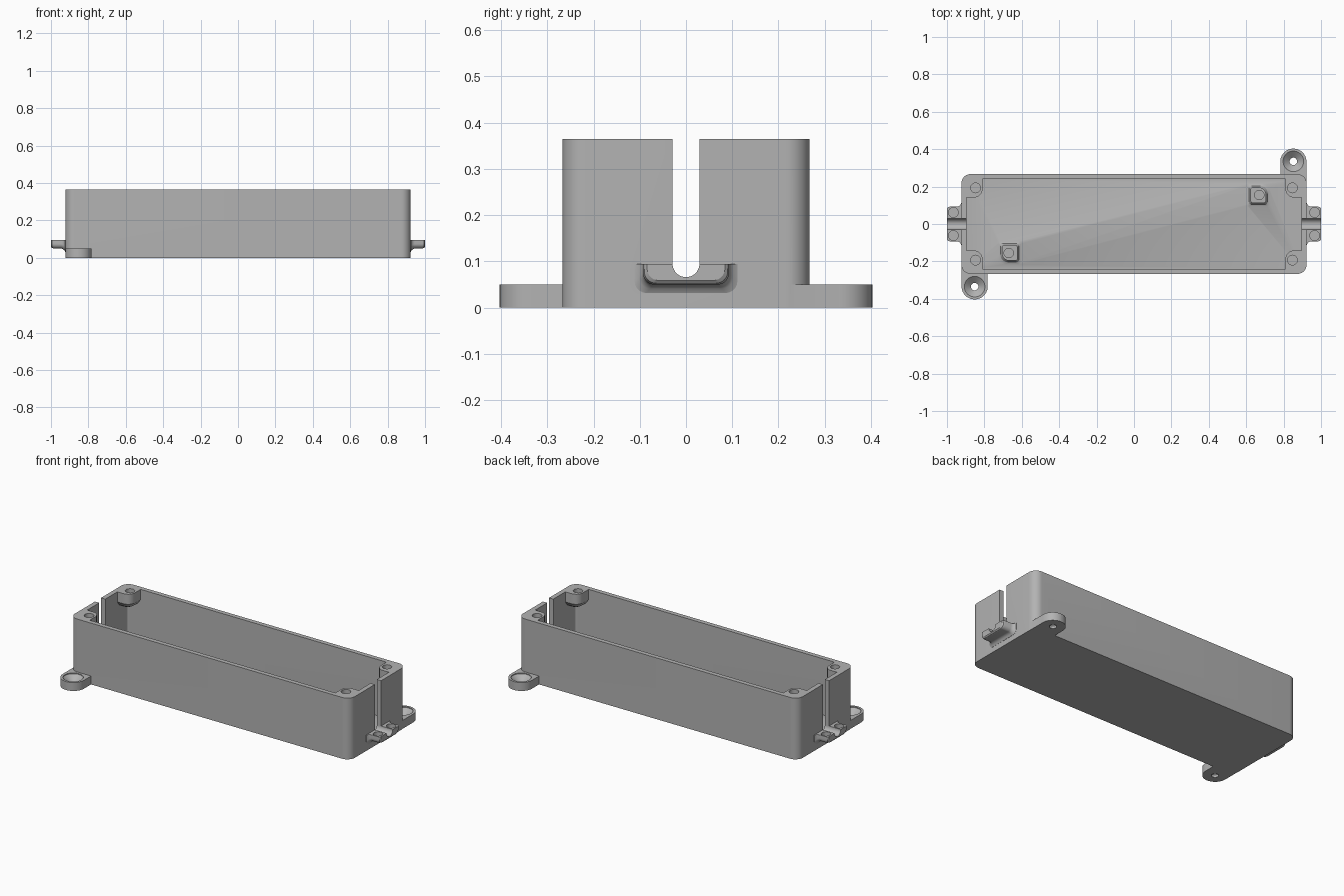
import bpy, bmesh
from math import cos, sin, pi, radians
from mathutils import Matrix

cube = bpy.data.objects.get("Cube")
if cube:
    bpy.data.objects.remove(cube, do_unlink=True)

grey = bpy.data.materials.new("grey plastic")
grey.use_nodes = True
tone = (0.45, 0.45, 0.45, 1)
grey.diffuse_color = tone
grey.node_tree.nodes["Principled BSDF"].inputs["Base Color"].default_value = tone


def rounded(x0, x1, y0, y1, radii, steps=10):
    """Rectangle outline with one radius per corner, from low-low, counter-clockwise."""
    points = []
    for i, (x, y, r) in enumerate(zip((x0, x1, x1, x0), (y0, y0, y1, y1), radii)):
        cx = x + r if x == x0 else x - r
        cy = y + r if y == y0 else y - r
        for k in range(steps + 1):
            a = pi + (i + k / steps) * pi / 2
            points.append((cx + r * cos(a), cy + r * sin(a)))
    return points


def circle(x, y, r, n=40):
    return [(x + r * cos(2 * pi * k / n), y + r * sin(2 * pi * k / n)) for k in range(n)]


def loft(name, sections, along_x=False, turn=Matrix()):
    """Closed solid through (outline, height) sections."""
    bm = bmesh.new()
    rings = []
    for outline, h in sections:
        rings.append([bm.verts.new((h, a, b) if along_x else (a, b, h)) for a, b in outline])
    n = len(rings[0])
    for low, high in zip(rings, rings[1:]):
        for i in range(n):
            j = (i + 1) % n
            bm.faces.new((low[i], low[j], high[j], high[i]))
    bm.faces.new(rings[0][::-1])
    bm.faces.new(rings[-1])
    bm.transform(turn)
    bmesh.ops.recalc_face_normals(bm, faces=bm.faces)
    mesh = bpy.data.meshes.new(name)
    bm.to_mesh(mesh)
    bm.free()
    mesh.materials.append(grey)
    obj = bpy.data.objects.new(name, mesh)
    bpy.context.collection.objects.link(obj)
    return obj


def combine(target, part, operation):
    """Boolean a part into the target, then discard the helper."""
    mod = target.modifiers.new("join", 'BOOLEAN')
    mod.operation, mod.solver, mod.object = operation, 'EXACT', part
    bpy.context.view_layer.objects.active = target
    bpy.ops.object.modifier_apply(modifier=mod.name)
    bpy.data.objects.remove(part, do_unlink=True)


TOP, FLOOR = 0.365, 0.03
half_turns = (Matrix(), Matrix.Rotation(pi, 4, 'Z'))
quarters = [(sx, sy) for sx in (1, -1) for sy in (1, -1)]

# Outer body
body = rounded(-0.923, 0.923, -0.267, 0.267, [0.05] * 4)
housing = loft("enclosure_housing", [(body, 0), (body, TOP)])


def clamp_section(grow):
    return rounded(-0.093 - grow, 0.093 + grow, 0.05 - grow, 0.095, (0.025, 0.025, 0.001, 0.001))


for turn in half_turns:
    # Mounting ear at one corner
    ear = rounded(0.782, 0.922, 0.2, 0.403, (0.001, 0.001, 0.0695, 0.0695))
    combine(housing, loft("ear", [(ear, 0), (ear, 0.05)], turn=turn), 'UNION')
    # Cable clamp shelf, flared where it meets the end wall
    shelf = [(0.9, 0.018), (0.924, 0.018), (0.929, 0.009), (0.936, 0.003), (0.945, 0),
             (0.985, 0), (0.995, -0.003), (1.0, -0.009)]
    combine(housing, loft("clamp", [(clamp_section(g), x) for x, g in shelf], True, turn), 'UNION')

# Inner cavity
inside = rounded(-0.895, 0.895, -0.24, 0.24, [0.012] * 4)
combine(housing, loft("cavity", [(inside, FLOOR), (inside, 0.5)]), 'DIFFERENCE')

# Corner screw bosses, tapering into the walls below
for sx, sy in quarters:
    pad = rounded(0.81, 0.907, 0.142, 0.251, (0.045, 0.001, 0.015, 0.001))
    rings = []
    for scale, z in ((0.25, 0.25), (0.55, 0.262), (0.85, 0.282), (1, 0.305), (1, TOP)):
        rings.append(([(0.907 + (x - 0.907) * scale, 0.251 + (y - 0.251) * scale)
                       for x, y in pad], z))
    flip = Matrix.Diagonal((sx, sy, 1, 1))
    combine(housing, loft("boss", rings, turn=flip), 'UNION')

for turn in half_turns:
    # Board support post with a filleted foot
    rings = []
    for grow, z in ((0.02, 0.02), (0.02, FLOOR), (0.008, 0.036), (0, 0.05), (0, 0.1)):
        rings.append((rounded(0.623 - grow, 0.706 + grow, 0.113 - grow, 0.196 + grow,
                              (0.012, 0.012, 0.04, 0.012)), z))
    combine(housing, loft("post", rings, turn=turn), 'UNION')
    hole = circle(0.67, 0.155, 0.025)
    combine(housing, loft("post_hole", [(hole, 0.05), (hole, 0.2)], turn=turn), 'DIFFERENCE')
    # Countersunk hole through the ear
    sink = [(circle(0.852, 0.335, r), z) for r, z in
            ((0.02, -0.1), (0.02, 0.015), (0.055, 0.045), (0.055, 0.1))]
    combine(housing, loft("ear_hole", sink, turn=turn), 'DIFFERENCE')
    # Cable slot down the end wall and through the clamp
    slot = rounded(-0.029, 0.029, 0.066, 0.5, (0.0289, 0.0289, 0.001, 0.001))
    combine(housing, loft("slot", [(slot, 0.88), (slot, 1.1)], True, turn), 'DIFFERENCE')

# Blind screw holes in the bosses and clamps
for sx, sy in quarters:
    for x, y, bottom, top in ((0.847, 0.193, 0.305, 0.5), (0.966, 0.062, 0.065, 0.15)):
        hole = circle(sx * x, sy * y, 0.026)
        combine(housing, loft("screw_hole", [(hole, bottom), (hole, top)]), 'DIFFERENCE')

# Smooth the rounded corners and keep hard edges
bpy.ops.object.select_all(action='DESELECT')
housing.select_set(True)
bpy.context.view_layer.objects.active = housing
bpy.ops.object.shade_smooth_by_angle(angle=radians(30))
